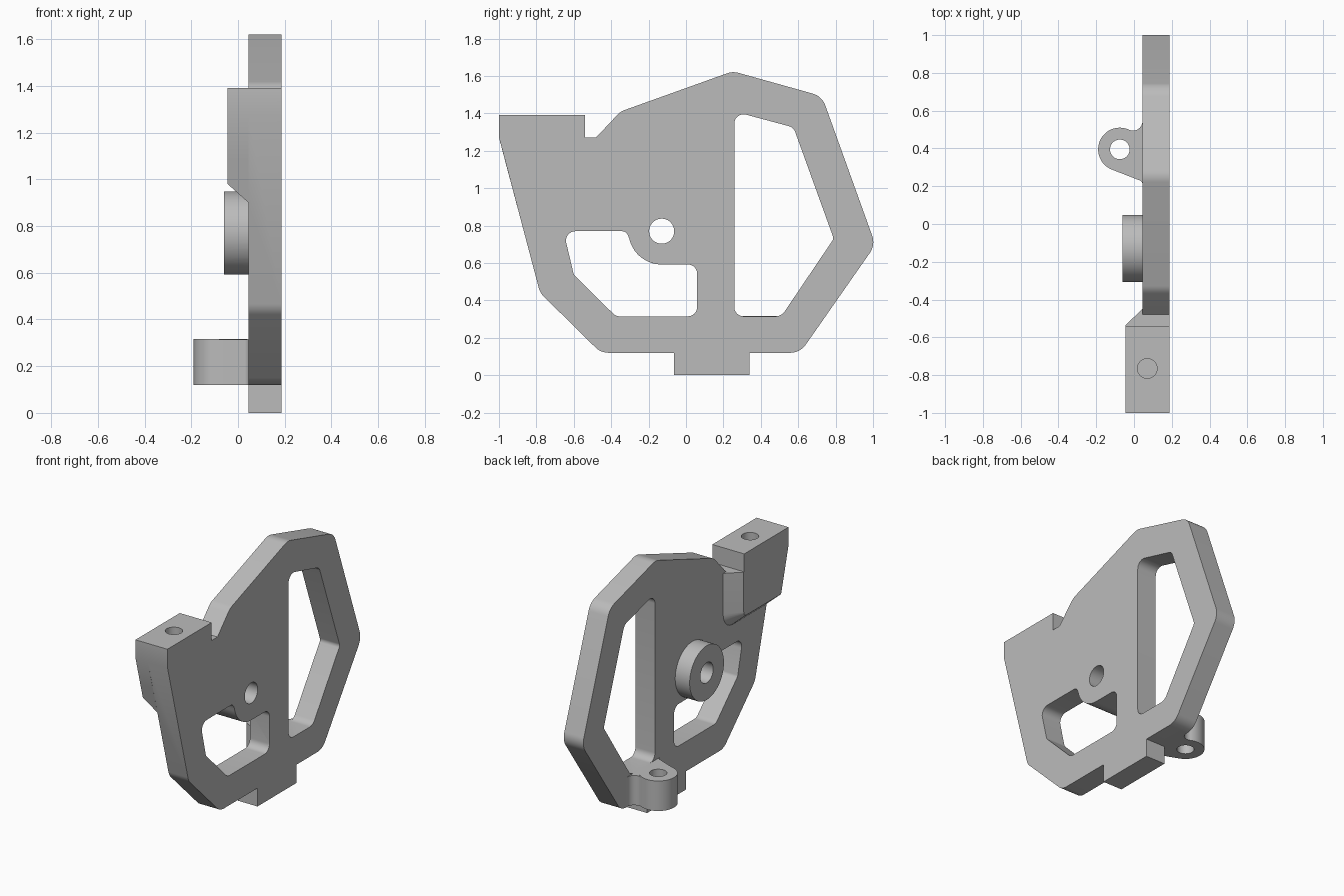
import bpy, bmesh, math
from mathutils import Vector

if "Cube" in bpy.data.objects:
    bpy.data.objects.remove(bpy.data.objects["Cube"], do_unlink=True)

grey = bpy.data.materials.new("plain grey")
grey.use_nodes = True
grey.diffuse_color = (0.5, 0.5, 0.5, 1)
grey.node_tree.nodes["Principled BSDF"].inputs["Base Color"].default_value = (0.5, 0.5, 0.5, 1)


def rounded(points, steps=8):
    """Outline from (u, v) or (u, v, radius) corners, with filleted corners."""
    out = []
    for i, p in enumerate(points):
        c = Vector(p[:2])
        if len(p) < 3:
            out.append(c)
            continue
        a = (Vector(points[i - 1][:2]) - c).normalized()
        b = (Vector(points[(i + 1) % len(points)][:2]) - c).normalized()
        half = a.angle(b) / 2
        centre = c + (a + b).normalized() * p[2] / math.sin(half)
        start = c + a * p[2] / math.tan(half) - centre
        end = c + b * p[2] / math.tan(half) - centre
        sweep = math.atan2(start.x * end.y - start.y * end.x, start.dot(end))
        for k in range(steps + 1):
            t = sweep * k / steps
            out.append(centre + Vector((start.x * math.cos(t) - start.y * math.sin(t),
                                        start.x * math.sin(t) + start.y * math.cos(t))))
    return out


def circle(u, v, r, n=48):
    return [Vector((u + r * math.cos(math.tau * k / n), v + r * math.sin(math.tau * k / n)))
            for k in range(n)]


def loft(name, axis, low, a, high, b):
    """Solid between two matching outlines at positions a and b on an axis."""
    place = (lambda p, d: (d, p.x, p.y)) if axis == "x" else (lambda p, d: (p.x, p.y, d))
    bm = bmesh.new()
    r0 = [bm.verts.new(place(p, a)) for p in low]
    r1 = [bm.verts.new(place(p, b)) for p in high]
    bm.faces.new(r0)
    bm.faces.new(r1)
    for i in range(len(r0)):
        j = (i + 1) % len(r0)
        bm.faces.new((r0[i], r0[j], r1[j], r1[i]))
    bmesh.ops.recalc_face_normals(bm, faces=bm.faces)
    mesh = bpy.data.meshes.new(name)
    bm.to_mesh(mesh)
    bm.free()
    mesh.materials.append(grey)
    obj = bpy.data.objects.new(name, mesh)
    bpy.context.collection.objects.link(obj)
    return obj


def prism(name, axis, outline, a, b):
    return loft(name, axis, outline, a, outline, b)


def combine(target, other, operation):
    mod = target.modifiers.new(operation, "BOOLEAN")
    mod.operation, mod.solver, mod.object = operation, "EXACT", other
    bpy.context.view_layer.objects.active = target
    bpy.ops.object.modifier_apply(modifier=mod.name)
    bpy.data.objects.remove(other, do_unlink=True)


FACE, BACK = 0.045, 0.187     # the two sides of the plate
INNER = 0.1                   # depth to which added parts sink into it

# Main plate with locating tab
plate = prism("bracket_plate", "x", rounded([
    (-1, 1.39), (-0.54, 1.39), (-0.54, 1.272), (-0.48, 1.272), (-0.35, 1.41, 0.1),
    (0.25, 1.625, 0.1), (0.727, 1.492, 0.1), (1.013, 0.697, 0.1), (0.61, 0.12, 0.1),
    (0.34, 0.12), (0.34, 0), (-0.065, 0), (-0.065, 0.12),
    (-0.455, 0.12, 0.1), (-0.78, 0.44, 0.1), (-1, 1.272)]), FACE, BACK)

# Large and small windows
combine(plate, prism("large_window", "x", rounded([
    (0.258, 1.41, 0.05), (0.575, 1.325, 0.05), (0.79, 0.73, 0.03),
    (0.51, 0.315, 0.06), (0.258, 0.315, 0.05)]), -0.5, 0.5), "DIFFERENCE")
arc = [(-0.13 + 0.178 * math.cos(math.radians(t)), 0.77 + 0.178 * math.sin(math.radians(t)))
       for t in range(192, 271, 6)]
combine(plate, prism("small_window", "x", rounded(
    [(-0.655, 0.77, 0.05), (-0.32, 0.77, 0.035)] + arc +
    [(0.06, 0.592, 0.05), (0.06, 0.315, 0.05), (-0.375, 0.315, 0.05), (-0.6, 0.538, 0.03)]),
    -0.5, 0.5), "DIFFERENCE")

# Thick mounting block with chamfered foot
foot_top = rounded([(-1, 1.272), (-0.923, 0.98), (-0.535, 0.98, 0.03), (-0.535, 1.272)])
foot_base = rounded([(-1, 1.272), (-0.902, 0.9), (-0.45, 0.9, 0.1), (-0.45, 1.272)])
foot = loft("block_foot", "x", foot_top, -0.045, foot_base, FACE)
block = prism("mounting_block", "x", rounded([
    (-1, 1.39), (-1, 1.272), (-0.95, 1.08), (-0.54, 1.08), (-0.54, 1.39)]), -0.045, FACE)
combine(block, foot, "UNION")
combine(plate, block, "UNION")

# Round boss
combine(plate, prism("boss", "x", circle(-0.13, 0.77, 0.178), -0.06, INNER), "UNION")

# Bottom lug with filleted web
lug = prism("lug", "z", circle(-0.075, 0.395, 0.115), 0.12, 0.317)
web = prism("lug_web", "z", rounded([
    (FACE, 0.19), (FACE, 0.225, 0.025), (-0.117, 0.288), (-0.075, 0.395),
    (-0.028, 0.5), (FACE, 0.467, 0.05), (FACE, 0.56), (INNER, 0.56), (INNER, 0.19)]), 0.12, 0.315)
combine(lug, web, "UNION")
combine(plate, lug, "UNION")

# Bolt holes
combine(plate, prism("boss_hole", "x", circle(-0.13, 0.77, 0.067), -0.5, 0.5), "DIFFERENCE")
combine(plate, prism("lug_hole", "z", circle(-0.075, 0.395, 0.052), -0.1, 0.5), "DIFFERENCE")
combine(plate, prism("block_hole", "z", circle(0.07, -0.765, 0.052), 1.1, 1.5), "DIFFERENCE")

bpy.ops.object.select_all(action="DESELECT")
plate.select_set(True)
bpy.context.view_layer.objects.active = plate
bpy.ops.object.shade_smooth_by_angle(angle=math.radians(25))
